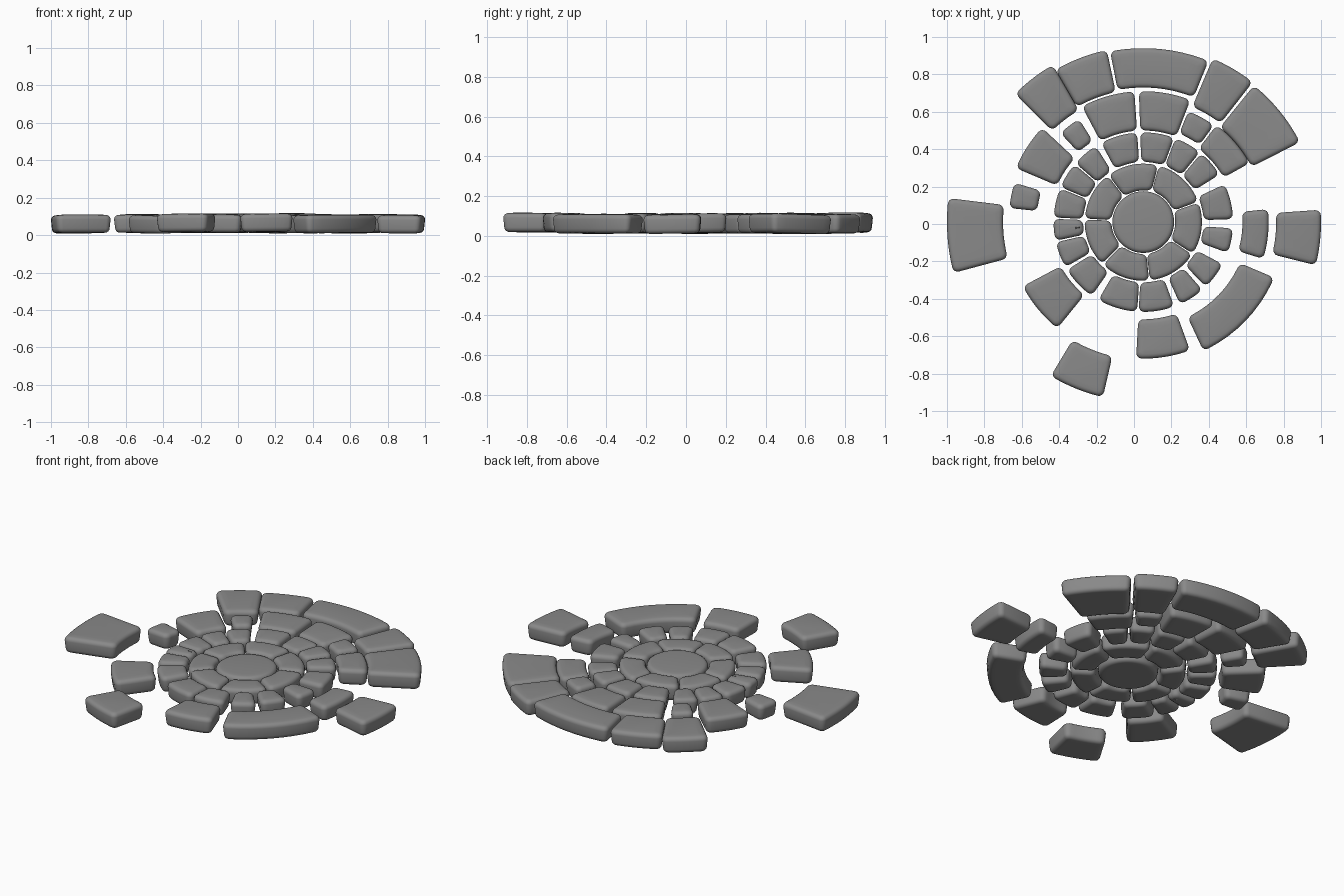
import bpy
import bmesh
import random
from math import radians, sin, cos, pi
from mathutils import Matrix, Vector

random.seed(4)
cube = bpy.data.objects.get("Cube")
if cube:
    bpy.data.objects.remove(cube, do_unlink=True)

CENTRE = Vector((0.05, 0.01, 0))
THICK = 0.095      # stone thickness
BASE = 0.015       # height of the stone undersides
EDGE = 0.024       # radius of the worn edges

# One shared stone colour
stone_grey = bpy.data.materials.new("stone_grey")
stone_grey.use_nodes = True
GREY = (0.25, 0.25, 0.25, 1)
stone_grey.diffuse_color = GREY
shader = stone_grey.node_tree.nodes["Principled BSDF"]
shader.inputs["Base Color"].default_value = GREY
shader.inputs["Roughness"].default_value = 0.9


def circle_outline(radius, inset):
    """Round outline, shrunk by inset."""
    steps = 48
    return [((radius - inset) * cos(2 * pi * i / steps),
             (radius - inset) * sin(2 * pi * i / steps)) for i in range(steps)]


def wedge_outline(inner, outer, start, end, inset):
    """Ring segment with rounded corners, shrunk by inset."""
    middle = (start + end) / 2
    half_angle = (end - start) / 2
    half_depth = (outer - inner) / 2 - inset
    corner = max(0.03 - inset * 0.6, 0.008)
    corner_steps, side_steps = 4, 8
    # Each corner: sign along the arc, sign across the ring, start of its turn
    corners = [(1, 1, 0), (-1, 1, pi / 2), (-1, -1, pi), (1, -1, 3 * pi / 2)]
    points = []

    def place(along, across, sign):
        # along: share of the side kept by the straight part, plus a distance
        radius = (inner + outer) / 2 + across
        reach = half_angle - (inset + corner) / radius
        angle = middle + sign * reach + along / radius
        points.append((radius * cos(angle), radius * sin(angle)))

    for sx, sy, turn in corners:
        for i in range(corner_steps + 1):
            a = turn + (pi / 2) * i / corner_steps
            place(corner * cos(a), sy * (half_depth - corner) + corner * sin(a), sx)
        if sx == sy:  # long curved side follows this corner
            for i in range(1, side_steps):
                place(0, sy * half_depth, sx * (1 - 2 * i / side_steps))
    return points


def make_stone(name, outline):
    """Loft inset outlines into a slab with worn edges, then settle it."""
    levels = []
    levels.append((EDGE * 2, 0))
    for i in range(5):                       # lower edge
        a = (pi / 2) * i / 4
        levels.append((EDGE * (1.2 - sin(a)), EDGE * (1 - cos(a))))
    for i in range(5):                       # upper edge
        a = (pi / 2) * i / 4
        levels.append((EDGE * (1 - cos(a)), THICK - EDGE * (1 - sin(a))))
    levels.append((EDGE * 1.8, THICK + 0.002))

    bm = bmesh.new()
    loops = [[bm.verts.new((x, y, z)) for x, y in outline(max(inset, 0))]
             for inset, z in levels]
    count = len(loops[0])
    for low, high in zip(loops, loops[1:]):
        for i in range(count):
            j = (i + 1) % count
            bm.faces.new((low[i], low[j], high[j], high[i]))
    bm.faces.new(loops[0][::-1])
    bm.faces.new(loops[-1])
    bmesh.ops.recalc_face_normals(bm, faces=bm.faces)
    for face in bm.faces:
        face.smooth = True

    # Slight unevenness of a laid stone
    pivot = sum((v.co for v in bm.verts), Vector()) / len(bm.verts)
    tilt = (Matrix.Rotation(radians(random.uniform(-1.2, 1.2)), 3, 'X')
            @ Matrix.Rotation(radians(random.uniform(-1.2, 1.2)), 3, 'Y'))
    bmesh.ops.rotate(bm, verts=bm.verts, cent=pivot, matrix=tilt)
    lift = Vector((0, 0, BASE + random.uniform(-0.004, 0.004)))
    bmesh.ops.translate(bm, verts=bm.verts, vec=CENTRE + lift)

    mesh = bpy.data.meshes.new(name)
    bm.to_mesh(mesh)
    bm.free()
    mesh.materials.append(stone_grey)
    bpy.context.collection.objects.link(bpy.data.objects.new(name, mesh))


def wedge(name, inner, outer, start, end):
    make_stone(name, lambda inset: wedge_outline(
        inner, outer, radians(start), radians(end), inset))


# Round middle stone
make_stone("centre_stone", lambda inset: circle_outline(0.165, inset))

# Inner ring, closed all round
joints = [20, 75, 127, 177, 226, 276, 327, 380]
for start, end in zip(joints, joints[1:]):
    wedge("inner_ring_stone", 0.17, 0.313, start + 0.5, end - 0.5)

# Second ring: start and end angle of each stone
second_ring = [(2, 25), (32, 50), (51, 69), (70, 92), (94, 118), (122, 139),
               (140, 157), (158, 177), (178, 192), (193, 210), (212, 235),
               (240, 266), (267, 290), (294, 311), (314, 332), (340, 356)]
for start, end in second_ring:
    wedge("second_ring_stone", 0.322, 0.48, start, end)

# Third ring, broken: inner radius, outer radius, start and end angle
third_ring = [(.49, .65, 29, 53), (.51, .64, 54, 68), (.49, .7, 69, 92),
              (.49, .7, 94, 118), (.51, .65, 122, 133), (.5, .74, 137, 157),
              (.57, .72, 163, 174), (.5, .73, 208, 231), (.52, .73, 267, 290),
              (.56, .76, 295, 337), (.53, .67, 343, 366)]
for stone in third_ring:
    wedge("third_ring_stone", *stone)

# Outer ring with loose stones
outer_ring = [(.65, .94, 27, 51), (.67, .95, 52, 67), (.72, .93, 68, 101),
              (.71, .94, 102, 120), (.69, .97, 120, 135), (.75, 1.05, 173, 195),
              (.735, .96, 239, 257), (.71, .95, 346, 364)]
for stone in outer_ring:
    wedge("outer_ring_stone", *stone)
